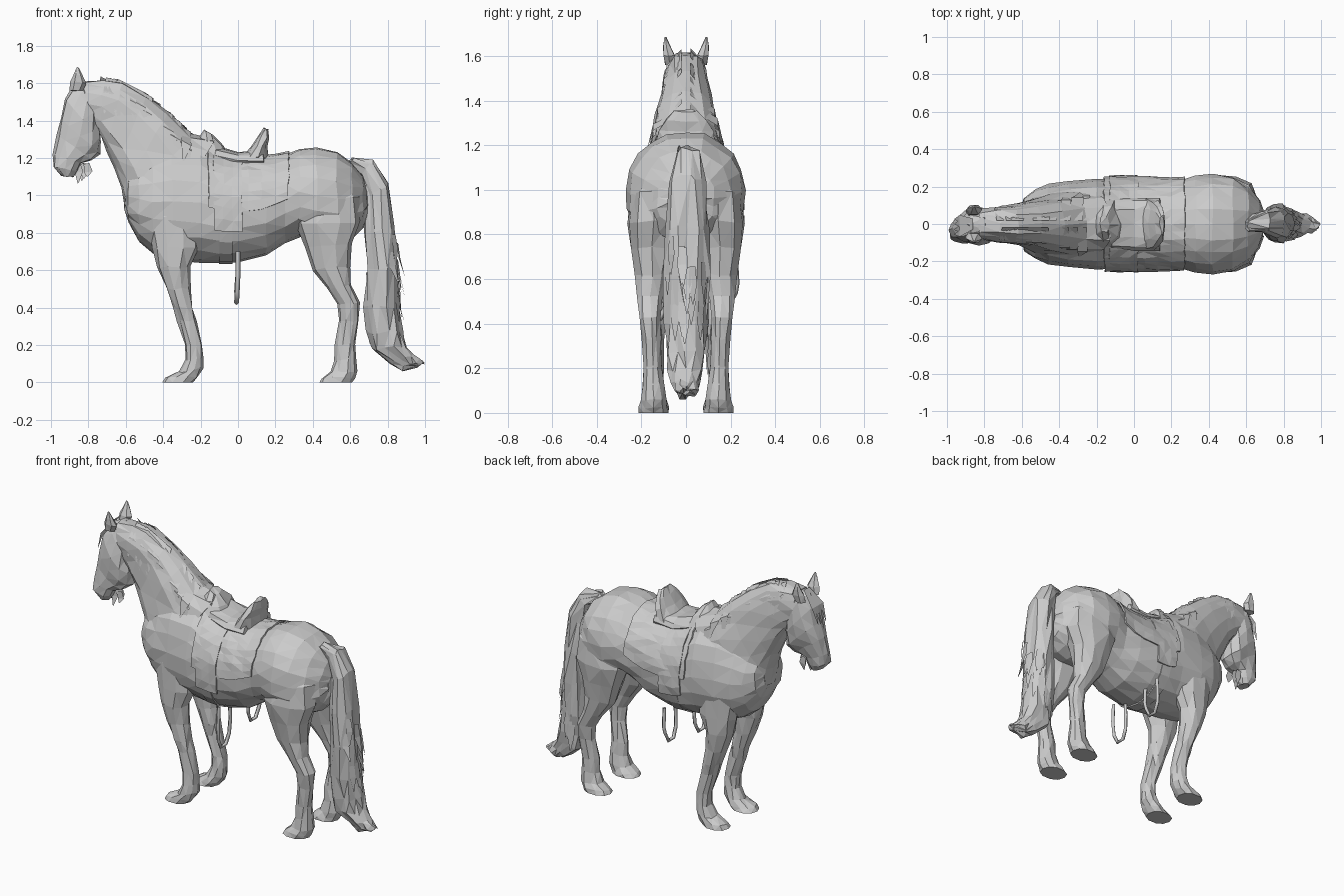
import bpy, bmesh, math, random
from mathutils import Vector

random.seed(7)


def power(v, e):
    return math.copysign(abs(v) ** e, v)


def finish(name, bm, jitter=0.0, mirror=False, thick=0.0):
    for v in bm.verts:
        if jitter and v.co.z > 0.001:
            v.co += Vector([random.uniform(-jitter, jitter) for _ in range(3)])
    bmesh.ops.triangulate(bm, faces=bm.faces[:])
    if not thick and name[:4] != "hair":
        bmesh.ops.recalc_face_normals(bm, faces=bm.faces[:])
    me = bpy.data.meshes.new(name)
    bm.to_mesh(me)
    bm.free()
    ob = bpy.data.objects.new(name, me)
    bpy.context.collection.objects.link(ob)
    if thick:
        ob.modifiers.new("thickness", 'SOLIDIFY').thickness = thick
    if mirror:
        m = ob.modifiers.new("mirror", 'MIRROR')
        m.use_axis = (False, True, False)
    return ob


def loft(name, rings, n=12, e=0.9, jitter=0.006, mirror=False, pear=0.0):
    """Each ring: two opposite side-view points (x1,z1,x2,z2), half width, y centre."""
    bm = bmesh.new()
    loops = []
    for x1, z1, x2, z2, w, y in rings:
        mid = Vector(((x1 + x2) / 2, y, (z1 + z2) / 2))
        half = Vector(((x1 - x2) / 2, 0, (z1 - z2) / 2))
        loop = []
        for i in range(n):
            t = 2 * math.pi * i / n
            s = w * power(math.sin(t), e) * (1 - pear * math.cos(t))
            loop.append(bm.verts.new(mid + half * power(math.cos(t), e) + Vector((0, s, 0))))
        loops.append(loop)
    for a, b in zip(loops, loops[1:]):
        for i in range(n):
            j = (i + 1) % n
            bm.faces.new((a[i], a[j], b[j], b[i]))
    bm.faces.new(loops[0])
    bm.faces.new(loops[-1])
    return finish(name, bm, jitter, mirror)


# Torso: x, top z, bottom z, half width
PEAR, ROUND = .07, .93
TORSO = [(-.605, 1.08, .93, .07), (-.585, 1.14, .85, .14), (-.53, 1.2, .755, .185),
         (-.46, 1.25, .69, .212), (-.35, 1.29, .652, .235), (-.2, 1.28, .645, .245),
         (-.1, 1.23, .64, .245), (0, 1.205, .64, .248), (.15, 1.205, .68, .245),
         (.25, 1.215, .745, .235), (.33, 1.25, .78, .258), (.42, 1.262, .74, .27),
         (.53, 1.235, .74, .253), (.61, 1.18, .77, .205), (.67, 1.1, .83, .13),
         (.69, 1.03, .9, .07)]
loft("torso", [(x, t, x, b, w, 0) for x, t, b, w in TORSO], n=20, e=ROUND, pear=PEAR)


def torso_at(x):
    for a, b in zip(TORSO, TORSO[1:]):
        if a[0] <= x <= b[0]:
            f = (x - a[0]) / (b[0] - a[0])
            return [p + (q - p) * f for p, q in zip(a[1:], b[1:])]


def wrap(name, x0, x1, nx, angle, off, jitter=.005):
    """Sheet draped over the torso from -angle to +angle, measured from the spine."""
    bm = bmesh.new()
    rows = []
    for i in range(nx + 1):
        x = x0 + (x1 - x0) * i / nx
        top, bot, w = torso_at(x)
        row = []
        for k in range(21):
            t = angle * (k / 10 - 1)
            z = (top + bot) / 2 + ((top - bot) / 2 + off) * power(math.cos(t), ROUND)
            y = (w + off) * power(math.sin(t), ROUND) * (1 - PEAR * math.cos(t))
            row.append(bm.verts.new((x, y, z)))
        rows.append(row)
    for a, b in zip(rows, rows[1:]):
        for k in range(20):
            bm.faces.new((a[k], b[k], b[k + 1], a[k + 1]))
    finish(name, bm, jitter, thick=.01)


# Neck and head
NECK = [(-.12, 1.30, -.48, .74, .185, 0), (-.25, 1.325, -.605, .92, .175, 0),
        (-.37, 1.44, -.62, 1.04, .145, 0), (-.49, 1.54, -.655, 1.14, .118, 0),
        (-.62, 1.605, -.70, 1.24, .103, 0), (-.72, 1.62, -.74, 1.32, .095, 0),
        (-.83, 1.61, -.80, 1.38, .08, 0)]
loft("neck", NECK, n=16, e=.8)
loft("head", [(-.80, 1.615, -.74, 1.50, .06, 0), (-.88, 1.59, -.74, 1.40, .085, -.005),
              (-.925, 1.52, -.73, 1.29, .1, -.01), (-.95, 1.42, -.735, 1.22, .095, -.015),
              (-.97, 1.32, -.78, 1.19, .078, -.025), (-.992, 1.22, -.84, 1.17, .064, -.035),
              (-.99, 1.15, -.86, 1.13, .062, -.04), (-.94, 1.10, -.88, 1.10, .04, -.04)],
     n=12)
loft("ears", [(-.90, 1.56, -.83, 1.56, .025, .07), (-.895, 1.61, -.81, 1.60, .03, .077),
              (-.88, 1.645, -.83, 1.64, .02, .086), (-.862, 1.685, -.85, 1.68, .004, .093)],
     n=6, jitter=.002, mirror=True)

# Legs with hooves
loft("front_legs", [(-.45, .98, -.25, .98, .05, .12), (-.48, .88, -.2, .88, .085, .135),
                    (-.455, .72, -.21, .72, .088, .14),
                    (-.43, .62, -.26, .62, .072, .145), (-.385, .5, -.255, .5, .057, .145),
                    (-.345, .4, -.24, .4, .053, .145), (-.325, .33, -.225, .33, .047, .145),
                    (-.28, .2, -.19, .2, .044, .145), (-.28, .12, -.185, .13, .048, .145),
                    (-.315, .055, -.185, .08, .055, .145), (-.385, .022, -.21, .03, .066, .145),
                    (-.405, 0, -.24, 0, .07, .145)],
     n=10, mirror=True)
loft("hind_legs", [(.38, 1.08, .58, 1.08, .05, .12), (.31, .97, .65, .99, .1, .145),
                   (.31, .85, .655, .86, .118, .145),
                   (.355, .72, .61, .74, .097, .15), (.40, .6, .595, .62, .074, .155),
                   (.48, .5, .605, .52, .056, .16), (.535, .42, .65, .43, .048, .16),
                   (.545, .33, .645, .33, .042, .155), (.52, .2, .63, .2, .042, .15),
                   (.515, .12, .635, .13, .048, .145), (.495, .055, .635, .06, .056, .145),
                   (.45, .022, .625, .025, .066, .145), (.435, 0, .61, 0, .07, .145)],
     n=10, mirror=True)

# Tail
TAIL = [(.58, 1.15, .62, 1.20, .03, 0), (.66, 1.10, .73, 1.19, .05, .01),
        (.68, .98, .815, 1.06, .08, .01), (.685, .8, .835, .83, .096, .005),
        (.69, .6, .85, .61, .1, .005), (.68, .4, .865, .41, .098, .005),
        (.685, .27, .875, .27, .09, 0), (.72, .18, .90, .19, .08, 0),
        (.82, .1, .94, .145, .065, 0), (.88, .07, .965, .12, .05, 0),
        (.965, .085, .995, .11, .02, -.01)]
loft("tail", TAIL, n=14, jitter=.012)


# Loose hair: tapered flat strips along short paths
def hair(name, paths, width):
    bm = bmesh.new()
    for pts, side in paths:
        pts = [Vector(p) for p in pts]
        w = Vector(side) * width
        rows = [[bm.verts.new(p + w * f), bm.verts.new(p - w * f)]
                for p, f in zip(pts, (.7, 1, .12))]
        for a, b in zip(rows, rows[1:]):
            bm.faces.new((a[0], a[1], b[1], b[0]))
    finish(name, bm)


paths = []
for i in range(36):
    k = random.uniform(0.8, 5)
    a, b = NECK[int(k)], NECK[int(k) + 1]
    f = k - int(k)
    x, z, w = (a[c] + (b[c] - a[c]) * f for c in (0, 1, 4))
    s = -1 if i % 2 else 1
    d = random.uniform(.16, .25)
    paths.append((((x, s * .02, z + .006), (x - .005, s * w * .87, z - d * .4),
                   (x + random.uniform(-.03, .04), s * (w + .004), z - d)), (.9, 0, -.5)))
hair("hair_mane", paths, .03)
hair("hair_forelock", [(((-.86, y * .4, 1.615), (-.932, y - .01, 1.52),
                         (-.96, y - .015, random.uniform(1.36, 1.42))), (0, 1, 0))
                       for y in (-.04, -.015, .015, .04)], .018)
hair("hair_chin", [(((x, y, 1.17), (x + .01, y, 1.125), (x + .005, y - .01, z)), (1, 0, .2))
                   for x, y, z in ((-.86, -.04, 1.065), (-.83, -.02, 1.09),
                                   (-.81, -.05, 1.10), (-.84, 0, 1.08))], .022)
paths = []
for i in range(30):
    t, z = random.uniform(0, 6.28), random.uniform(.33, .8)
    x, y = .77 + .085 * math.cos(t), .095 * math.sin(t)
    paths.append((((x, y, z), (x + .01, y * 1.04, z - .08),
                   (x + random.uniform(.01, .045), y * 1.05, z - .17)),
                  (-math.sin(t), math.cos(t), 0)))
hair("hair_tail_locks", paths, .02)

# Tack: blanket, flaps, girth, saddle
wrap("saddle_blanket", -.16, .27, 6, 1.6, .01)
wrap("saddle_flaps", -.13, .02, 3, 1.95, .014)
wrap("girth", -.1, -.03, 1, math.pi, .006, .001)
loft("saddle_pommel", [(-.24, 1.2, -.03, 1.18, .15, 0), (-.21, 1.3, -.08, 1.26, .1, 0),
                       (-.185, 1.35, -.13, 1.32, .045, 0)], n=10)
loft("saddle_seat", [(-.12, 1.27, -.12, 1.16, .13, 0), (0, 1.23, 0, 1.14, .14, 0),
                     (.14, 1.24, .14, 1.14, .14, 0)], n=12)
loft("saddle_cantle", [(.02, 1.2, .16, 1.2, .14, 0), (.08, 1.27, .16, 1.26, .125, 0),
                       (.11, 1.325, .17, 1.31, .095, 0), (.14, 1.36, .165, 1.35, .05, 0)],
     n=10)

# Hanging stirrup loops
for name, yc, low in (("stirrup_right", -.14, .425), ("stirrup_left", .165, .48)):
    cu = bpy.data.curves.new(name, 'CURVE')
    cu.dimensions = '3D'
    sp = cu.splines.new('POLY')
    pts = [(.055, .7, 0), (.062, .58, 0), (.055, low + .06, -.004), (.025, low, -.008),
           (-.025, low, -.008), (-.055, low + .06, -.004), (-.062, .58, 0), (-.055, .7, 0)]
    sp.points.add(len(pts) - 1)
    for p, (y, z, x) in zip(sp.points, pts):
        p.co = (x, yc + y, z, 1)
    cu.bevel_depth = .013
    cu.bevel_resolution = 0
    ob = bpy.data.objects.new(name, cu)
    bpy.context.collection.objects.link(ob)
